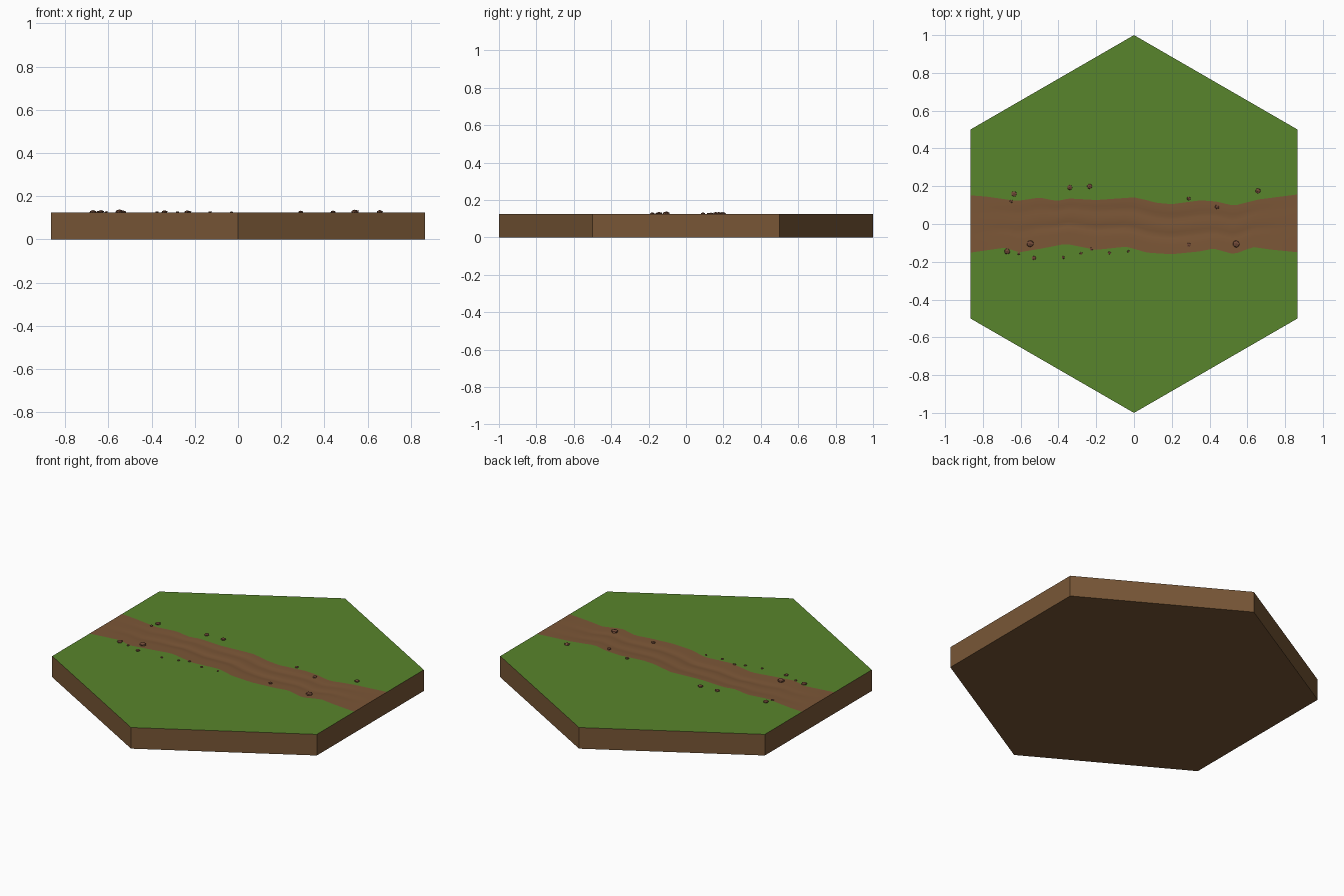
import bpy, bmesh, math, random
from mathutils import Vector

if "Cube" in bpy.data.objects:
    bpy.data.objects.remove(bpy.data.objects["Cube"])

random.seed(4)
TOP, HALF = 0.125, math.sqrt(3) / 2


def material(name, rgb):
    m = bpy.data.materials.new(name)
    m.diffuse_color = (*rgb, 1)
    m.use_nodes = True
    m.node_tree.nodes["Principled BSDF"].inputs["Base Color"].default_value = m.diffuse_color
    return m


grass = material("grass green", (0.098, 0.235, 0.025))
dirt = material("path brown", (0.200, 0.094, 0.038))
earth = material("earth brown", (0.188, 0.094, 0.037))
stone = material("stone red brown", (0.170, 0.070, 0.040))


def finish(bm, name, mats):
    me = bpy.data.meshes.new(name)
    bm.to_mesh(me)
    bm.free()
    for m in mats:
        me.materials.append(m)
    ob = bpy.data.objects.new(name, me)
    bpy.context.collection.objects.link(ob)
    return ob


def lerp_points(pts, x):
    for (x0, y0), (x1, y1) in zip(pts, pts[1:]):
        if x <= x1:
            return y0 + (y1 - y0) * (x - x0) / (x1 - x0)
    return pts[-1][1]


# Earth body: hexagon walls and bottom, closed above by the ground surface
bm = bmesh.new()
ring = [(math.sin(i * math.pi / 3), math.cos(i * math.pi / 3)) for i in range(6)]
low = [bm.verts.new((x, y, 0)) for x, y in ring]
high = [bm.verts.new((x, y, TOP)) for x, y in ring]
bm.faces.new(low)
for i in range(6):
    j = (i + 1) % 6
    bm.faces.new((low[i], low[j], high[j], high[i]))
for f in bm.faces:
    f.normal_update()
    if f.normal.dot(f.calc_center_median() - Vector((0, 0, TOP / 2))) < 0:
        f.normal_flip()
finish(bm, "earth_base", [earth])

# Wavy borders of the path
north = [(-.87, .152), (-.78, .145), (-.62, .122), (-.5, .14), (-.41, .122), (-.34, .135),
         (-.2, .127), (0, .141), (.06, .128), (.12, .112), (.2, .105), (.35, .125),
         (.43, .12), (.53, .097), (.66, .13), (.87, .157)]
south = [(-.87, -.152), (-.68, -.125), (-.61, -.15), (-.5, -.132), (-.36, -.105), (-.2, -.137),
         (-.04, -.12), (.07, -.152), (.2, -.16), (.35, -.145), (.42, -.13), (.53, -.16),
         (.63, -.122), (.72, -.135), (.87, -.15)]


def path_height(x, t):
    """Shallow dip with two wheel ruts, fading out toward the tile edges."""
    fade = max(0, 1 - (x / HALF) ** 2)
    y = -0.14 + 0.28 * t
    wave = 0.012 * math.sin(5 * x)
    ruts = sum(math.exp(-((y - c + wave) / 0.022) ** 2) for c in (0.075, -0.03))
    return TOP - fade * (0.002 * math.sin(math.pi * t) + 0.005 * ruts * math.sin(math.pi * t))


# Ground surface: grass, path rows, grass
bm = bmesh.new()
COLS, ROWS = 60, 16
grid = []
for i in range(COLS + 1):
    x = -HALF + 2 * HALF * i / COLS
    edge = 1 - abs(x) * 0.5 / HALF
    n, s = lerp_points(north, x), lerp_points(south, x)
    col = [(x, -edge, TOP)]
    col += [(x, s + (n - s) * k / ROWS, path_height(x, k / ROWS)) for k in range(ROWS + 1)]
    col.append((x, edge, TOP))
    grid.append([bm.verts.new(p) for p in col])
for a, b in zip(grid, grid[1:]):
    for k in range(ROWS + 2):
        f = bm.faces.new((a[k], b[k], b[k + 1], a[k + 1]))
        f.material_index = 1 if 1 <= k <= ROWS else 0
        f.smooth = f.material_index == 1
finish(bm, "ground_surface", [grass, dirt])

# Pebbles along the path: x, y, radius
pebbles = [(-.635, .16, .016), (-.65, .12, .009), (-.34, .193, .015), (-.235, .2, .015),
           (.29, .135, .011), (.44, .09, .013), (.656, .175, .015), (-.672, -.145, .017),
           (-.61, -.155, .009), (-.55, -.105, .02), (-.53, -.18, .013), (-.375, -.177, .008),
           (-.28, -.156, .008), (-.225, -.133, .009), (-.13, -.153, .009), (-.03, -.145, .007),
           (.29, -.11, .012), (.54, -.105, .02)]
bm = bmesh.new()
for x, y, r in pebbles:
    vs = bmesh.ops.create_icosphere(bm, subdivisions=1, radius=r)["verts"]
    for v in vs:
        v.co *= random.uniform(0.9, 1.12)
        v.co = Vector((x + v.co.x, y + v.co.y, TOP + r * 0.1 + v.co.z * 0.6))
finish(bm, "pebbles", [stone])
